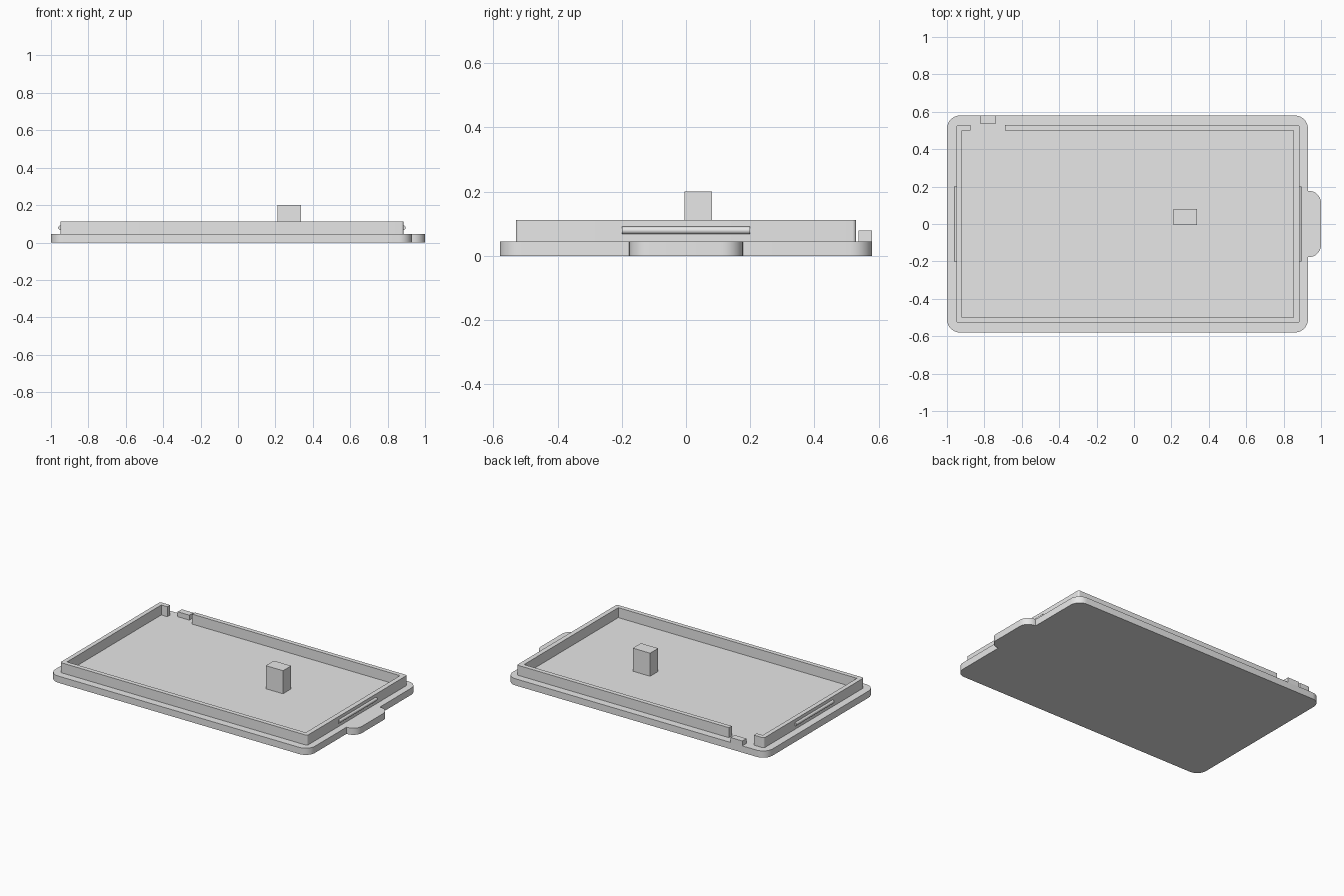
import bpy, bmesh, math
from mathutils import Vector

cube = bpy.data.objects.get("Cube")
if cube:
    bpy.data.objects.remove(cube, do_unlink=True)

grey = bpy.data.materials.new("light_grey_plastic")
grey.use_nodes = True
grey.diffuse_color = (0.8, 0.8, 0.8, 1)
grey.node_tree.nodes["Principled BSDF"].inputs["Base Color"].default_value = (0.8, 0.8, 0.8, 1)

PLATE_TOP = 0.045
SUNK = 0.04  # parts start slightly inside the plate
STEPS = 8


def finish(name, bm, smooth=True):
    bmesh.ops.recalc_face_normals(bm, faces=bm.faces)
    mesh = bpy.data.meshes.new(name)
    bm.to_mesh(mesh)
    bm.free()
    mesh.materials.append(grey)
    obj = bpy.data.objects.new(name, mesh)
    bpy.context.collection.objects.link(obj)
    if smooth:
        bpy.ops.object.select_all(action='DESELECT')
        obj.select_set(True)
        bpy.context.view_layer.objects.active = obj
        bpy.ops.object.shade_smooth_by_angle(angle=math.radians(30))
    return obj


def rounded(corners):
    """Turn (x, y, radius) right-angle corners into an outline."""
    points = []
    for i, (x, y, r) in enumerate(corners):
        p = Vector((x, y))
        if r == 0:
            points.append(p)
            continue
        to_prev = (Vector(corners[i - 1][:2]) - p).normalized()
        to_next = (Vector(corners[(i + 1) % len(corners)][:2]) - p).normalized()
        centre = p + r * (to_prev + to_next)
        for k in range(STEPS + 1):
            t = math.pi / 2 * k / STEPS
            points.append(centre - r * (to_next * math.cos(t) + to_prev * math.sin(t)))
    return points


def extruded(name, corners, z0, z1):
    bm = bmesh.new()
    face = bm.faces.new([bm.verts.new((p.x, p.y, z0)) for p in rounded(corners)])
    top = bmesh.ops.extrude_face_region(bm, geom=[face], use_keep_orig=True)["geom"]
    bmesh.ops.translate(bm, vec=(0, 0, z1 - z0),
                        verts=[v for v in top if isinstance(v, bmesh.types.BMVert)])
    return finish(name, bm)


def block(name, x0, x1, y0, y1, z1):
    return extruded(name, [(x0, y0, 0), (x1, y0, 0), (x1, y1, 0), (x0, y1, 0)], SUNK, z1)


# Base plate with rounded corners and a finger tab on its left edge
R = 0.07
extruded("base_plate", [
    (-1, -0.58, R), (0.93, -0.58, R),
    (0.93, -0.177, 0), (1, -0.177, 0.065), (1, 0.177, 0.065), (0.93, 0.177, 0),
    (0.93, 0.58, R), (-1, 0.58, R)], 0, PLATE_TOP)

# Raised rim, open at a gap in the back wall
S = 0.012
extruded("rim", [
    (-0.69, 0.53, 0), (0.885, 0.53, S), (0.885, -0.53, S), (-0.95, -0.53, S),
    (-0.95, 0.53, S), (-0.875, 0.53, 0), (-0.875, 0.5, 0), (-0.92, 0.5, 0),
    (-0.92, -0.5, 0), (0.853, -0.5, 0), (0.853, 0.5, 0), (-0.69, 0.5, 0)], SUNK, 0.112)

# Support post and small block at the gap
block("support_post", 0.21, 0.338, -0.005, 0.081, 0.2)
block("gap_block", -0.824, -0.737, 0.537, 0.58, 0.078)

# Round snap ridges on both end walls
for name, x in (("left_snap_ridge", 0.885), ("right_snap_ridge", -0.95)):
    bm = bmesh.new()
    bmesh.ops.create_cone(bm, cap_ends=True, segments=24, radius1=0.0115,
                          radius2=0.0115, depth=0.4)
    for v in bm.verts:
        v.co = Vector((v.co.x + x, v.co.z, v.co.y + 0.079))
    finish(name, bm)
